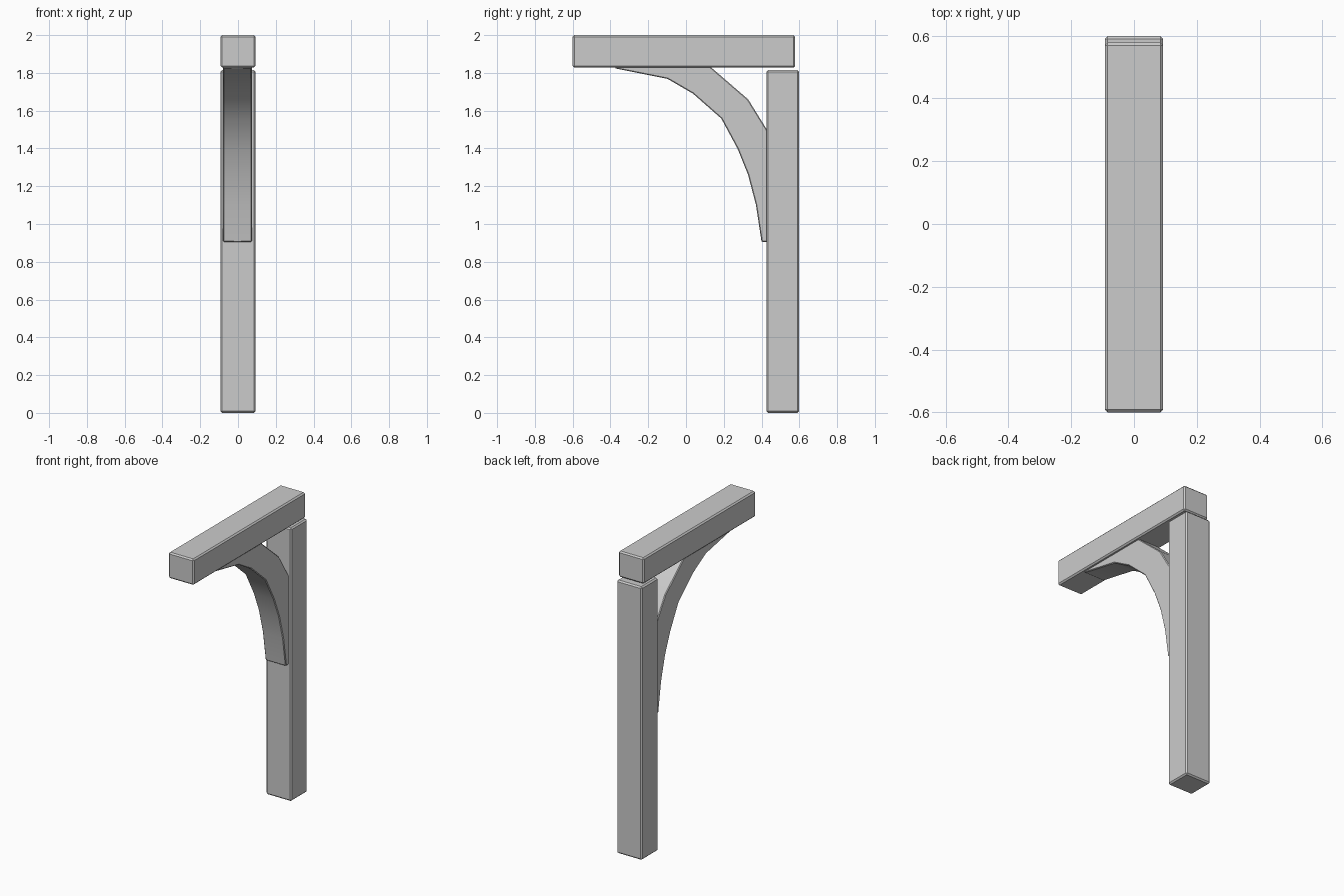
import bpy, bmesh

if "Cube" in bpy.data.objects:
    bpy.data.objects.remove(bpy.data.objects["Cube"])


def finish(name, bm, bevel):
    bmesh.ops.recalc_face_normals(bm, faces=bm.faces)
    mesh = bpy.data.meshes.new(name)
    bm.to_mesh(mesh)
    bm.free()
    obj = bpy.data.objects.new(name, mesh)
    bpy.context.collection.objects.link(obj)
    mod = obj.modifiers.new("worn_edges", 'BEVEL')
    mod.width = bevel
    mod.segments = 1
    mod.limit_method = 'ANGLE'
    mod.angle_limit = 0.9
    return obj


def extrude_profile(name, points, x0, x1, bevel):
    """Extrude a (y, z) outline across x."""
    bm = bmesh.new()
    face = bm.faces.new([bm.verts.new((x0, y, z)) for y, z in points])
    ext = bmesh.ops.extrude_face_region(bm, geom=[face])
    verts = [v for v in ext["geom"] if isinstance(v, bmesh.types.BMVert)]
    bmesh.ops.translate(bm, verts=verts, vec=(x1 - x0, 0, 0))
    return finish(name, bm, bevel)


def timber(name, y0, y1, z0, z1):
    outline = [(y0, z0), (y1, z0), (y1, z1), (y0, z1)]
    return extrude_profile(name, outline, -0.093, 0.093, 0.009)


# Upright post and overhanging beam
timber("post", 0.425, 0.598, 0.0, 1.815)
timber("beam", -0.6, 0.578, 1.828, 2.0)

# Curved brace, its ends let into the post and beam
under_curve = [(-0.376, 1.824), (-0.097, 1.768), (0.037, 1.69), (0.187, 1.558),
               (0.273, 1.398), (0.328, 1.262), (0.37, 1.102), (0.4, 0.905)]
upper_curve = [(0.46, 0.905), (0.46, 1.45), (0.425, 1.505), (0.329, 1.66),
               (0.138, 1.825), (0.075, 1.88), (-0.376, 1.88)]
brace = extrude_profile("curved_brace", under_curve + upper_curve, -0.079, 0.073, 0.005)

# Soft shading along the curve only
bpy.context.view_layer.objects.active = brace
brace.select_set(True)
bpy.ops.object.shade_smooth_by_angle(angle=0.5)
